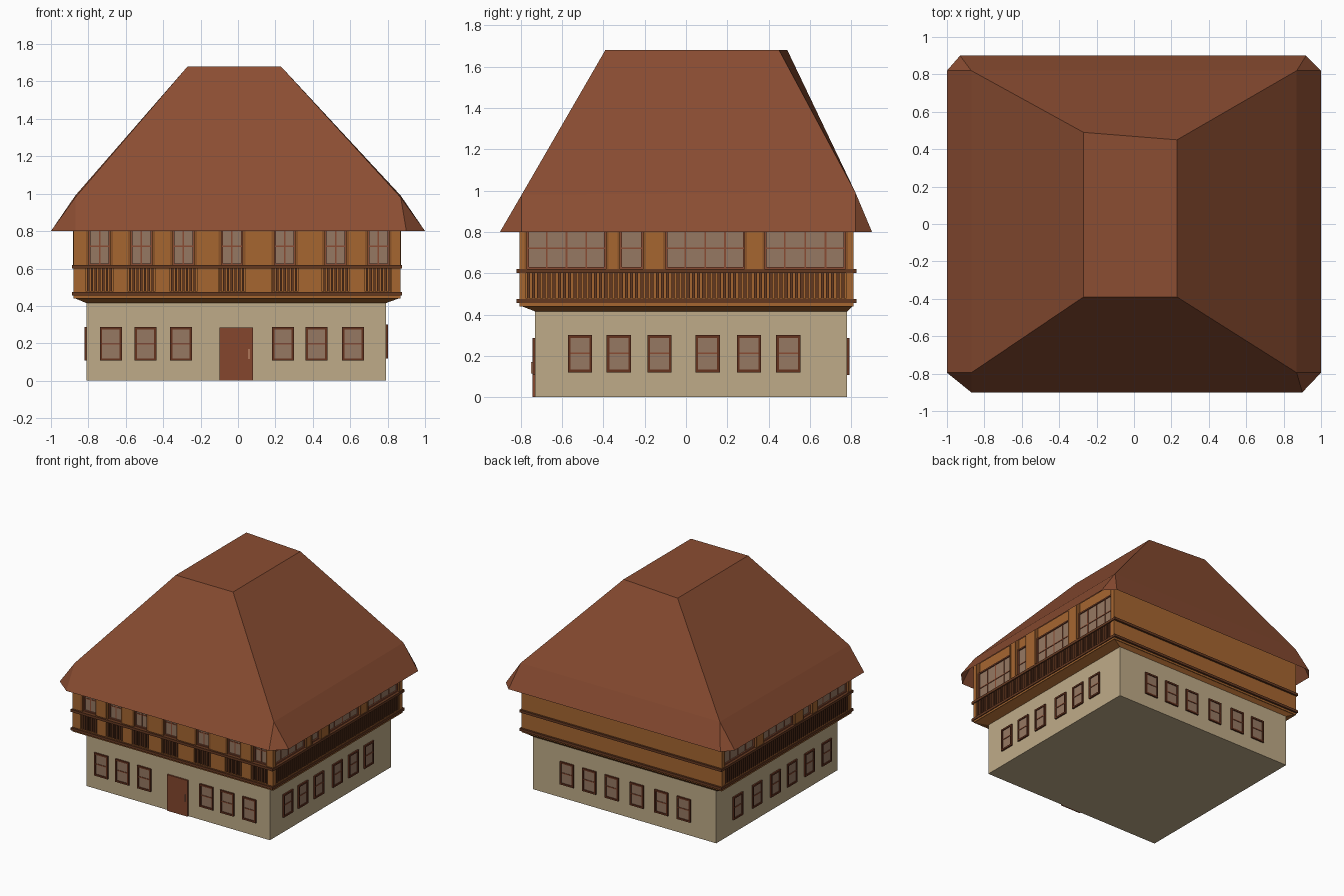
import bpy, bmesh

if "Cube" in bpy.data.objects:
    bpy.data.objects.remove(bpy.data.objects["Cube"])


def material(name, hex_colour):
    def lin(i):
        c = int(hex_colour[i:i + 2], 16) / 255
        return c / 12.92 if c <= 0.04045 else ((c + 0.055) / 1.055) ** 2.4
    m = bpy.data.materials.new(name)
    m.diffuse_color = (lin(0), lin(2), lin(4), 1)
    m.use_nodes = True
    m.node_tree.nodes["Principled BSDF"].inputs["Base Color"].default_value = m.diffuse_color
    return m


PLASTER = material("beige plaster", "BFAB88")
WOOD = material("orange wood", "A66630")
POST = material("brown timber", "8C5428")
DARK = material("dark rail wood", "643820")
FRAME = material("dark red frame", "66331F")
SASH = material("red brown sash", "8A4C33")
GLASS = material("dusty glass", "967862")
DOOR = material("red brown door", "85462D")
ROOF = material("roof tile", "8B4D32")
METAL = material("pale handle", "D8A585")

parts = {}


def mesh_of(name, mat):
    if name not in parts:
        parts[name] = (bmesh.new(), mat)
    return parts[name][0]


def box(name, mat, lo, hi, base_lo=None, base_hi=None):
    """Box between two corners; the base may have its own xy extent (taper)."""
    bm = mesh_of(name, mat)
    rings = []
    for z, a, b in ((lo[2], base_lo or lo, base_hi or hi), (hi[2], lo, hi)):
        rings.append([bm.verts.new((x, y, z)) for x, y in
                      ((a[0], a[1]), (b[0], a[1]), (b[0], b[1]), (a[0], b[1]))])
    bm.faces.new(rings[0][::-1])
    bm.faces.new(rings[1])
    for i in range(4):
        j = (i + 1) % 4
        bm.faces.new((rings[0][i], rings[0][j], rings[1][j], rings[1][i]))


def wall_box(name, mat, side, u0, u1, z0, z1, d0, d1):
    """Box on a wall: u runs along it, d is the distance outward from it."""
    axis, sign, plane = side
    p, q = sorted((plane + sign * d0, plane + sign * d1))
    if axis == "x":
        box(name, mat, (p, u0, z0), (q, u1, z1))
    else:
        box(name, mat, (u0, p, z0), (u1, q, z1))


def window(prefix, frame_mat, side, u0, u1, z0, z1, cols, bars, w, depth):
    """Frame ring, glass plate and glazing bars."""
    f = prefix + "_frames"
    wall_box(f, frame_mat, side, u0, u0 + w, z0, z1, 0, depth)
    wall_box(f, frame_mat, side, u1 - w, u1, z0, z1, 0, depth)
    wall_box(f, frame_mat, side, u0 + w, u1 - w, z0, z0 + w, 0, depth)
    wall_box(f, frame_mat, side, u0 + w, u1 - w, z1 - w, z1, 0, depth)
    wall_box(prefix + "_glass", GLASS, side, u0 + w, u1 - w, z0 + w, z1 - w, 0, 0.005)
    b = prefix + "_glazing_bars"
    for z in bars:
        wall_box(b, SASH, side, u0 + w, u1 - w, z - 0.004, z + 0.004, 0, 0.009)
    for i in range(1, cols):
        u = u0 + (u1 - u0) * i / cols
        wall_box(b, SASH, side, u - 0.004, u + 0.004, z0 + w, z1 - w, 0, 0.0085)


def balusters(side, u0, u1, n):
    step = (u1 - u0) / n
    for i in range(n):
        u = u0 + step * (i + 0.5)
        wall_box("balusters", DARK, side, u - step * 0.3, u + step * 0.3,
                 0.475, 0.60, 0.012, 0.027)


# Ground floor walls
box("ground_floor", PLASTER, (-0.81, -0.73, 0), (0.79, 0.78, 0.42))
FRONT, BACK = ("y", -1, -0.73), ("y", 1, 0.78)
LEFT, RIGHT = ("x", -1, -0.81), ("x", 1, 0.79)

# Ground floor windows
rows = (
    (FRONT, 0.107, (-0.68, -0.495, -0.305, 0.24, 0.42, 0.615)),
    (BACK, 0.107, (-0.53, -0.336, -0.12, 0.10, 0.295, 0.49)),
    (RIGHT, 0.12, (-0.513, -0.325, -0.128, 0.105, 0.305, 0.495)),
    (LEFT, 0.107, (-0.59, -0.377, -0.16, 0.05, 0.277, 0.516)),
)
for side, z, centres in rows:
    for c in centres:
        window("ground_window", FRAME, side, c - 0.059, c + 0.059, z, z + 0.18,
               1, (z + 0.092,), 0.013, 0.012)

# Front door
wall_box("door", DOOR, FRONT, -0.10, 0.08, 0, 0.285, 0, 0.012)
wall_box("door_handle", METAL, FRONT, 0.056, 0.061, 0.115, 0.17, 0.012, 0.02)

# Upper floor: tapered underside, floor slab, recessed core
box("upper_floor_underside", WOOD, (-0.87, -0.795, 0.415), (0.86, 0.805, 0.44),
    (-0.81, -0.73), (0.79, 0.78))
box("upper_floor_slab", WOOD, (-0.88, -0.805, 0.44), (0.87, 0.81, 0.478))
box("upper_core", WOOD, (-0.85, -0.775, 0.478), (0.84, 0.81, 0.94))

# Rails running round the whole upper floor
for z in (0.455, 0.60):
    box("rails", DARK, (-0.887, -0.82, z), (0.877, 0.825, z + 0.02))

# Front gallery: seven narrow windows with balusters between wood panels
UP_FRONT = ("y", -1, -0.775)
edge = -0.88
for c in (-0.74, -0.517, -0.292, -0.033, 0.25, 0.522, 0.75):
    wall_box("front_panels", WOOD, UP_FRONT, edge, c - 0.072, 0.478, 0.94, 0, 0.03)
    edge = c + 0.072
    window("gallery_window", SASH, UP_FRONT, c - 0.056, c + 0.056, 0.62, 0.85,
           2, (0.72,), 0.008, 0.015)
    for s in (-1, 1):
        m = c + s * 0.064
        wall_box("window_posts", POST, UP_FRONT, m - 0.008, m + 0.008,
                 0.62, 0.94, 0, 0.027)
    balusters(UP_FRONT, c - 0.07, c + 0.07, 7)
wall_box("front_panels", WOOD, UP_FRONT, edge, 0.87, 0.478, 0.94, 0, 0.03)

# Side galleries: wide windows between posts, balusters all along
for side in (("x", 1, 0.84), ("x", -1, -0.85)):
    edge = -0.775
    for u0, u1, cols in ((-0.77, -0.387, 4), (-0.32, -0.207, 1),
                         (-0.10, 0.285, 4), (0.38, 0.773, 4)):
        if u0 > edge:
            wall_box("side_panels", WOOD, side, edge, u0, 0.62, 0.94, 0, 0.03)
        window("gallery_window", SASH, side, u0, u1, 0.62, 0.85, cols,
               (0.72,), 0.01, 0.015)
        for m in (u0 - 0.005, u1 + 0.005):
            wall_box("window_posts", POST, side, m - 0.006, m + 0.006,
                     0.62, 0.94, 0, 0.032)
        edge = u1
    wall_box("side_panels", WOOD, side, edge, 0.81, 0.478, 0.94, 0, 0.03)
    balusters(side, -0.775, 0.772, 62)

# Hipped roof: open shell with cut eave corners and a flat top
bm = mesh_of("roof", ROOF)
eave = [bm.verts.new((x, y, 0.80)) for x, y in (
    (-0.87, -0.9), (0.90, -0.9), (1, -0.795), (1, 0.82),
    (0.92, 0.9), (-0.93, 0.9), (-1, 0.82), (-1, -0.795))]
knee = [bm.verts.new(p) for p in (
    (-0.87, -0.795, 0.98), (0.87, -0.795, 0.98), (0.87, 0.82, 0.99), (-0.87, 0.82, 0.99))]
top = [bm.verts.new((x, y, 1.68)) for x, y in (
    (-0.27, -0.39), (0.23, -0.39), (0.23, 0.45), (-0.27, 0.49))]
bm.faces.new(top)
for i in range(4):
    j = (i + 1) % 4
    bm.faces.new((knee[i], knee[j], top[j], top[i]))
    bm.faces.new((eave[2 * i], eave[2 * i + 1], knee[j], knee[i]))
    bm.faces.new((eave[2 * i + 1], eave[(2 * i + 2) % 8], knee[j]))

# Turn every part into an object
for name, (bm, mat) in parts.items():
    me = bpy.data.meshes.new(name)
    bm.to_mesh(me)
    bm.free()
    me.materials.append(mat)
    bpy.context.collection.objects.link(bpy.data.objects.new(name, me))
